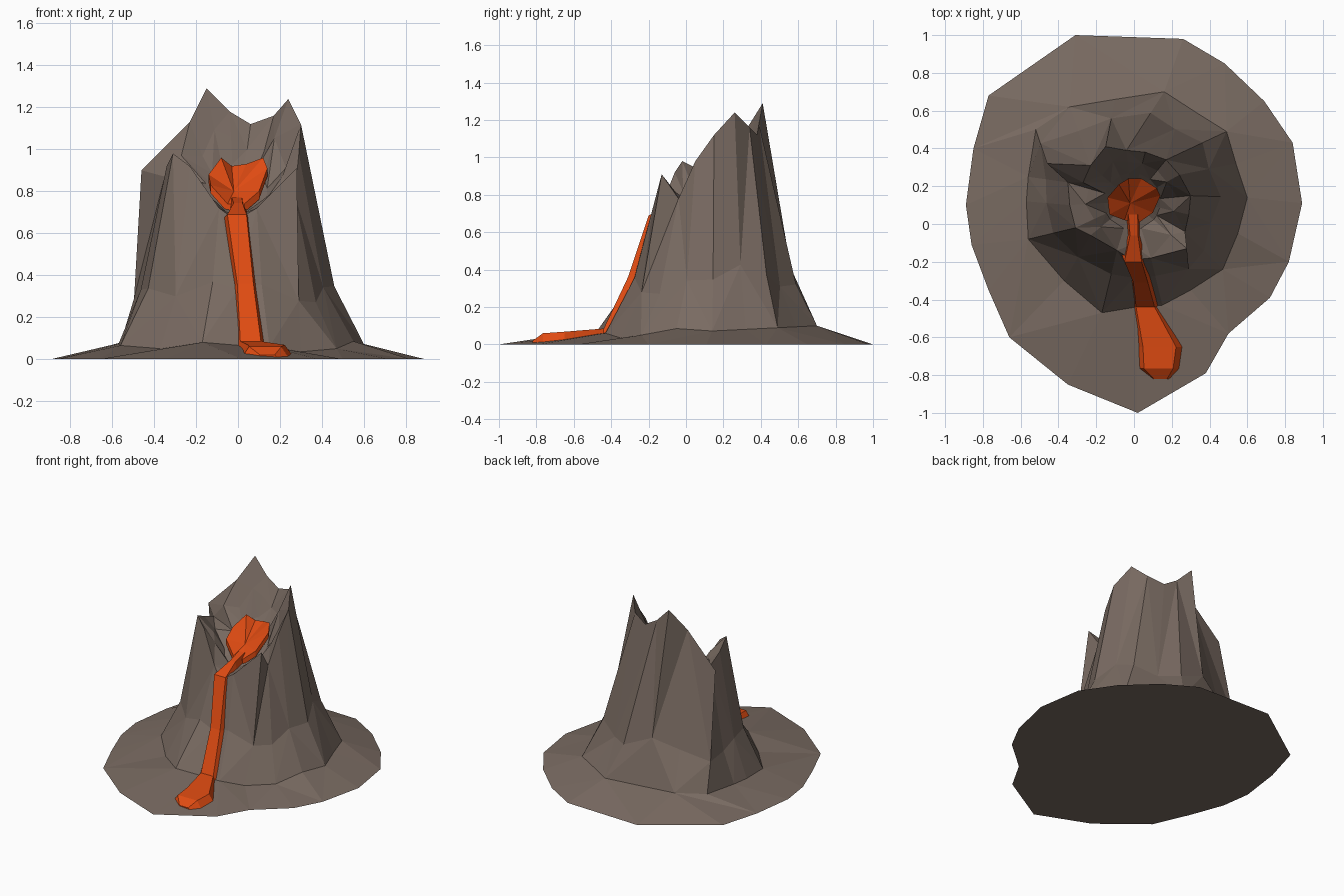
import bpy, bmesh, math, random
from mathutils import Vector

if "Cube" in bpy.data.objects:
    bpy.data.objects.remove(bpy.data.objects["Cube"])

random.seed(4)


def material(name, rgb):
    m = bpy.data.materials.new(name)
    m.diffuse_color = (*rgb, 1)
    m.use_nodes = True
    m.node_tree.nodes["Principled BSDF"].inputs["Base Color"].default_value = m.diffuse_color
    return m


ROCK = material("brown rock", (0.19, 0.145, 0.12))
LAVA = material("orange lava", (0.74, 0.07, 0.006))


def finish(bm, name, mat):
    bmesh.ops.recalc_face_normals(bm, faces=bm.faces)
    me = bpy.data.meshes.new(name)
    bm.to_mesh(me)
    bm.free()
    me.materials.append(mat)
    ob = bpy.data.objects.new(name, me)
    bpy.context.collection.objects.link(ob)
    return ob


def bridge(bm, a, b, flip=False):
    """Triangulated strip between two equal rings of verts."""
    n = len(a)
    for i in range(n):
        j = (i + 1) % n
        if (i % 2 == 0) != flip:
            bm.faces.new((a[i], a[j], b[j]))
            bm.faces.new((a[i], b[j], b[i]))
        else:
            bm.faces.new((a[i], a[j], b[i]))
            bm.faces.new((a[j], b[j], b[i]))


# Outlines, all counter-clockwise from the front
SKIRT = [(.02, -1), (.38, -.79), (.5, -.58), (.72, -.39), (.82, -.2), (.89, .11),
         (.84, .43), (.69, .65), (.48, .85), (.26, .98), (-.31, 1), (-.77, .68),
         (-.85, .4), (-.89, .1), (-.86, -.11), (-.77, -.35), (-.66, -.6), (-.35, -.85)]
FOOT = [(.01, -.44), (.15, -.43), (.3, -.35), (.47, -.24), (.55, -.05), (.6, .14),
        (.54, .32), (.49, .49), (.33, .59), (.16, .7), (-.1, .66), (-.34, .62),
        (-.52, .5), (-.56, .25), (-.57, .12), (-.56, -.08), (-.37, -.3), (-.17, -.47)]
RIM = [(-.01, -.19, .66), (.09, -.18, .72), (.28, -.13, .91), (.27, -.04, .78),
       (.29, .05, .98), (.30, .15, 1.12), (.24, .26, 1.24), (.17, .34, 1.16),
       (.06, .38, 1.12), (-.04, .39, 1.18), (-.15, .41, 1.29), (-.23, .31, 1.13),
       (-.46, .32, .9), (-.35, .22, .87), (-.34, .10, .92), (-.31, -.02, .98),
       (-.23, -.06, .92), (-.09, -.14, .72)]
N = len(RIM)
FOOT_Z = {1: .06, 2: .035, 3: .05, 4: .085, 16: .05, 17: .08}
POOL = Vector((-.01, .12, 0))

# Mountain: skirt, foot, slope, jagged rim, ledge, crater floor
skirt = [Vector((*p, 0)) for p in SKIRT]
foot = [Vector((x, y, FOOT_Z.get(i, .065 + .035 * max(y, 0) / .7)))
        for i, (x, y) in enumerate(FOOT)]
rim = [Vector(p) for p in RIM]
slope, ledge, floor = [], [], []
for i in range(N):
    front = i in (0, 1, N - 1)
    back = max(foot[i].y, 0) / .7
    t = .62 if front else .53 - .17 * back + random.uniform(-.04, .04)
    h = .45 if front else .31 - .08 * back + random.uniform(-.04, .04)
    p = foot[i].lerp(rim[i], t)
    p.z = foot[i].z + (rim[i].z - foot[i].z) * h
    slope.append(p)
    d = rim[i] - POOL
    d.z = 0
    f = POOL + d.normalized() * .15
    f.z = .70 if i == 0 else .70 + .85 * max(f.y, 0)
    floor.append(f)
    q = rim[i].lerp(f, .5 + (0 if front else random.uniform(-.1, .1)))
    q.z = rim[i].z + (f.z - rim[i].z) * (.5 if front else random.uniform(.45, .7))
    ledge.append(q)
ledge[12] = Vector((-.27, .22, .97))   # crater edge behind the left spike

bm = bmesh.new()
rows = [[bm.verts.new(p) for p in r] for r in (skirt, foot, slope, rim, ledge, floor)]
for k in range(len(rows) - 1):
    bridge(bm, rows[k], rows[k + 1], flip=k % 2 == 1)
bm.faces.new(rows[0])
c = bm.verts.new((POOL.x, POOL.y, .74))
for i in range(N):
    bm.faces.new((rows[-1][i], rows[-1][(i + 1) % N], c))
finish(bm, "volcano_rock", ROCK)

# Lava pool: ragged fan, high at the back and open towards the gap
EDGE = [(-.05, .02, .74), (.03, .01, .74), (.10, .06, .80), (.14, .15, .91),
        (.12, .19, .96), (.04, .24, .93), (-.03, .24, .92), (-.08, .21, .96),
        (-.14, .14, .88), (-.13, .05, .83)]
bm = bmesh.new()
edge = [bm.verts.new(p) for p in EDGE]
under = [bm.verts.new((x, y, z - .04)) for x, y, z in EDGE]
c = bm.verts.new((-.02, .11, .80))
low = bm.verts.new((-.02, .11, .75))
for i in range(10):
    j = (i + 1) % 10
    bm.faces.new((edge[i], edge[j], c))
    bm.faces.new((under[j], under[i], low))
bridge(bm, under, edge)
finish(bm, "lava_pool", LAVA)

# Lava stream: left x, right x, y, z of each cross-section
STREAM = [(-.04, .03, .05, .77), (-.03, .03, -.06, .745), (-.07, .06, -.2, .69),
          (-.02, .09, -.31, .36), (-.01, .13, -.44, .085), (.01, .26, -.65, .068),
          (.02, .24, -.765, .06), (.09, .19, -.82, .02)]
bm = bmesh.new()
prev = None
for i, (xl, xr, y, z) in enumerate(STREAM):
    dy, dz = (.05, -.02) if i in (2, 3) else (0, -min(.05, z - .005))
    w = (xr - xl) * .15
    row = [bm.verts.new(p) for p in ((xl, y + dy, z + dz), (xl + w, y, z),
                                     (xr - w, y, z), (xr, y + dy, z + dz))]
    if prev:
        for k in range(4):
            bm.faces.new((prev[k], prev[(k + 1) % 4], row[(k + 1) % 4], row[k]))
    else:
        bm.faces.new(row)
    prev = row
bm.faces.new(prev)
finish(bm, "lava_stream", LAVA)
